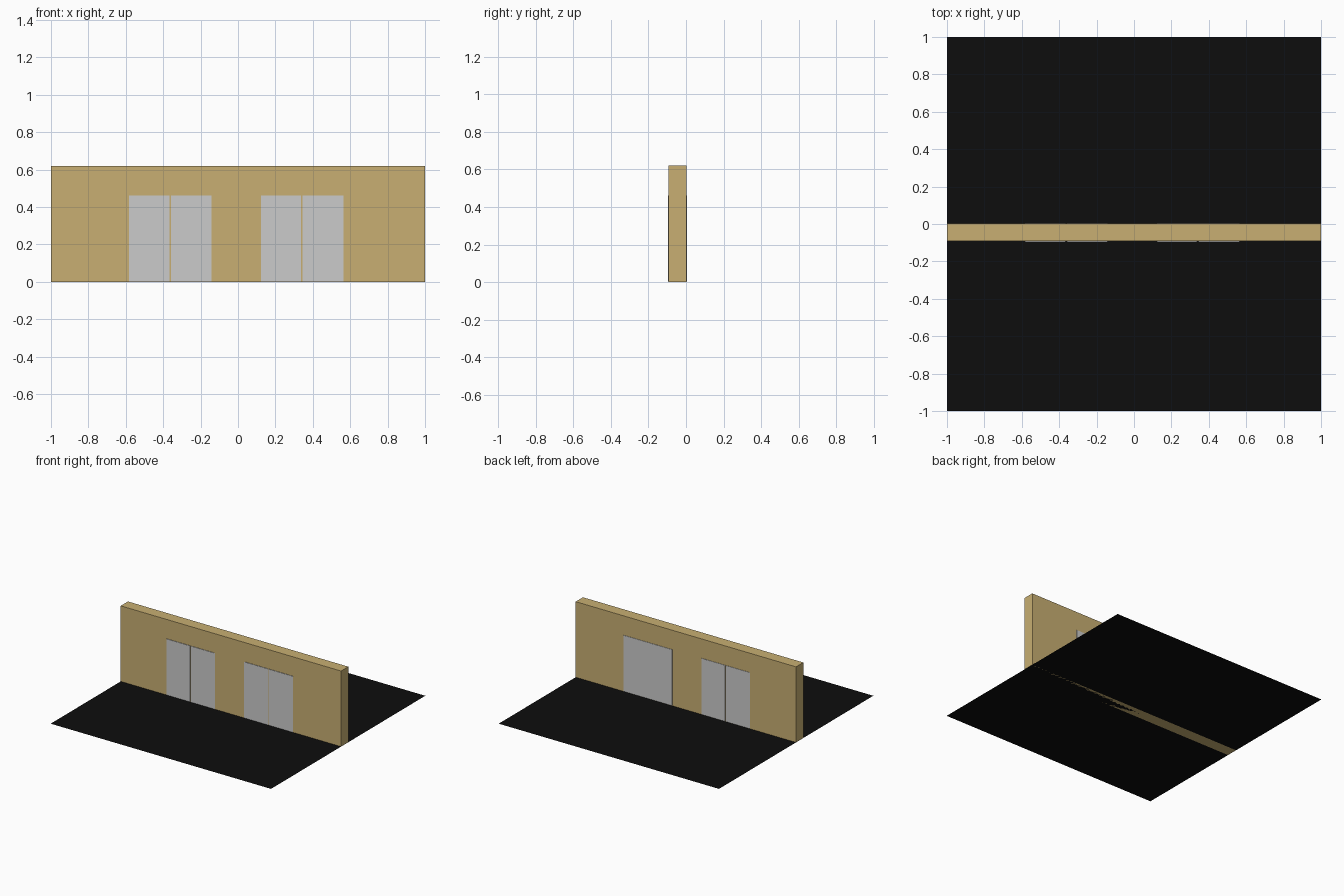
import bpy

if "Cube" in bpy.data.objects:
    bpy.data.objects.remove(bpy.data.objects["Cube"])


def material(name, color):
    m = bpy.data.materials.new(name)
    m.diffuse_color = color
    m.use_nodes = True
    m.node_tree.nodes["Principled BSDF"].inputs["Base Color"].default_value = m.diffuse_color
    return m


def box(name, x, y, z, mat=None):
    size = [b - a for a, b in (x, y, z)]
    center = [(a + b) / 2 for a, b in (x, y, z)]
    bpy.ops.mesh.primitive_cube_add(size=1, location=center)
    ob = bpy.context.object
    ob.name = name
    ob.scale = size
    bpy.ops.object.transform_apply(location=False, rotation=False, scale=True)
    if mat:
        ob.data.materials.append(mat)
    return ob


tan = material("tan_wall", (0.58, 0.43, 0.17, 1))
black = material("black_floor", (0.004, 0.004, 0.004, 1))

# Flat ground sheet
bpy.ops.mesh.primitive_plane_add(size=2)
floor = bpy.context.object
floor.name = "floor"
floor.data.materials.append(black)

# Wall slab
box("wall", (-1, 1), (-0.092, 0.002), (0, 0.62), tan)

# Double doors: leaves run through the wall, slightly proud on both faces
FRONT, BACK, HEIGHT = -0.096, 0.005, (0.002, 0.462)
for name, x in (("left_door_outer_leaf", (-0.583, -0.367)),
                ("left_door_inner_leaf", (-0.359, -0.143))):
    box(name, x, (FRONT, BACK), HEIGHT)

# Right doorway: two leaves at the front, one closed panel at the back
for name, x in (("right_door_inner_leaf", (0.123, 0.338)),
                ("right_door_outer_leaf", (0.345, 0.565))):
    box(name, x, (FRONT, -0.05), HEIGHT)
box("right_door_back_panel", (0.123, 0.565), (-0.05, BACK), HEIGHT)
